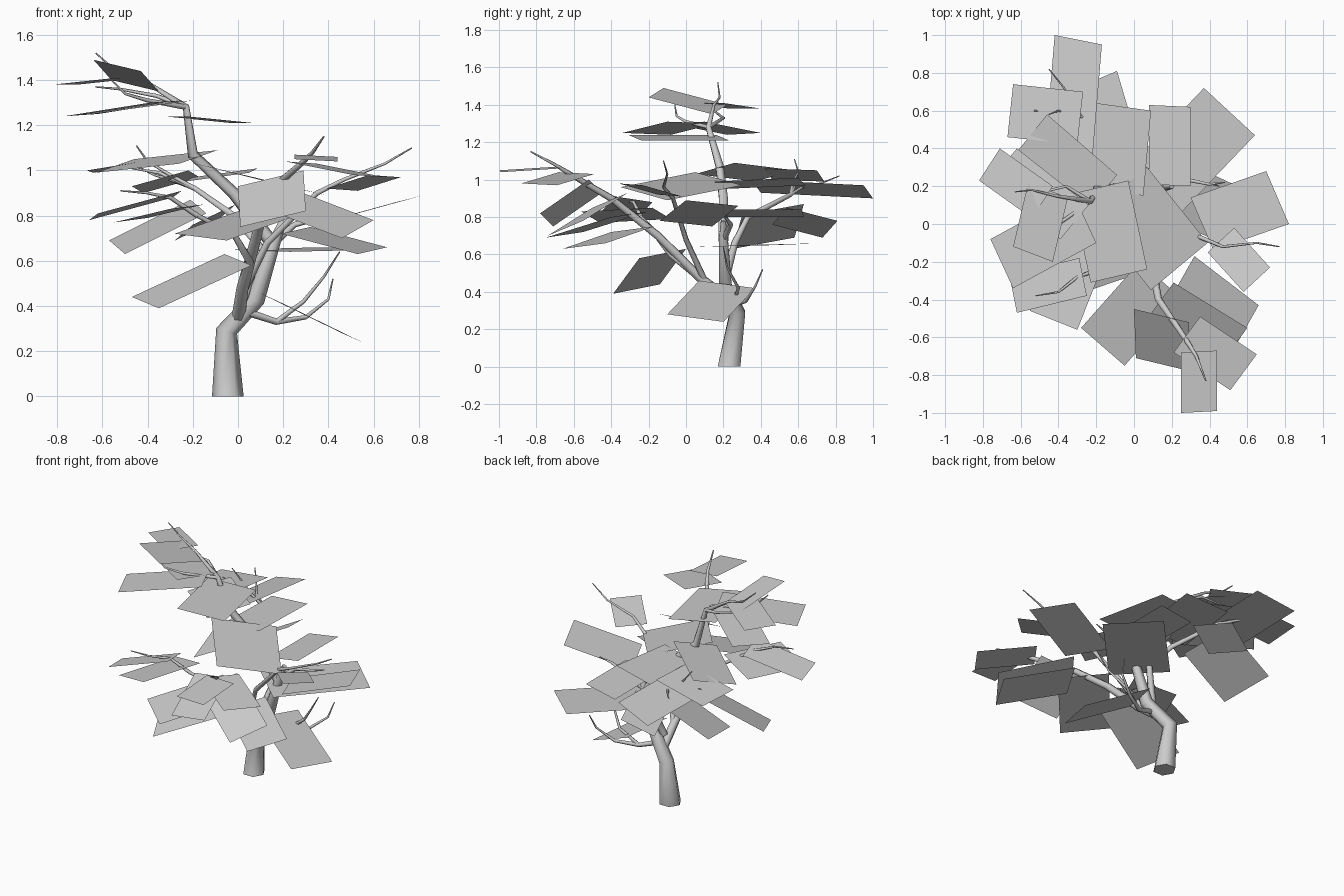
import bpy
import bmesh
import math
from mathutils import Vector

cube = bpy.data.objects.get("Cube")
if cube:
    bpy.data.objects.remove(cube, do_unlink=True)


def make_material(name, colour):
    material = bpy.data.materials.new(name)
    material.use_nodes = True
    material.diffuse_color = colour
    material.node_tree.nodes["Principled BSDF"].inputs["Base Color"].default_value = colour
    return material


grey = make_material("pale_grey", (.6, .6, .6, 1))


def finish(name, bm, smooth=False):
    """Turn a bmesh into a named grey object."""
    mesh = bpy.data.meshes.new(name)
    bm.to_mesh(mesh)
    bm.free()
    mesh.materials.append(grey)
    for polygon in mesh.polygons:
        polygon.use_smooth = smooth
    obj = bpy.data.objects.new(name, mesh)
    bpy.context.scene.collection.objects.link(obj)
    return obj


def branch(name, radii, path, sides=6):
    """Tapering tube that follows a path, with radii spread evenly along it."""
    bm = bmesh.new()
    points = [Vector(p) for p in path]
    last = len(points) - 1
    direction = (points[1] - points[0]).normalized()
    side = direction.cross(Vector((0, 1, 0))).normalized()
    rings = []
    for i, point in enumerate(points):
        ahead = points[min(i + 1, last)] - points[max(i - 1, 0)]
        if i == 0 and name == "trunk":
            ahead = Vector((0, 0, 1))
        ahead.normalize()
        side = (direction.rotation_difference(ahead) @ side).normalized()
        direction = ahead
        side = (side - direction * side.dot(direction)).normalized()
        other = direction.cross(side)
        # Blend between the listed radii along the path
        place = i / last * (len(radii) - 1)
        low = min(int(place), len(radii) - 2)
        radius = radii[low] + (radii[low + 1] - radii[low]) * (place - low)
        ring = []
        for k in range(sides):
            angle = math.tau * k / sides
            offset = side * math.cos(angle) + other * math.sin(angle)
            ring.append(bm.verts.new(point + offset * radius))
        rings.append(ring)
    for lower, upper in zip(rings, rings[1:]):
        for k in range(sides):
            n = (k + 1) % sides
            bm.faces.new((lower[k], lower[n], upper[n], upper[k]))
    bm.faces.new(list(reversed(rings[0])))
    bm.faces.new(rings[-1])
    bmesh.ops.recalc_face_normals(bm, faces=bm.faces)
    obj = finish(name, bm, smooth=True)
    obj.data.set_sharp_from_angle(angle=math.radians(70))


def leaf(name, start, corner, end):
    """Flat foliage card given by three corners; the fourth completes it."""
    a, b, c = Vector(start), Vector(corner), Vector(end)
    corners = [a, b, c, a + c - b]
    if (b - a).cross(c - b).z < 0:
        corners.reverse()
    bm = bmesh.new()
    bm.faces.new([bm.verts.new(p) for p in corners])
    finish(name + "_leaf_card", bm)


# Trunk and main limbs
branch("trunk", radii=(.07, .048, .04, .028, .015), path=[
    (-.045, .23, 0), (-.05, .275, .29), (.08, .21, .43), (.16, .2, .68), (.2, .2, .78)])
branch("front_limb", radii=(.03, .02, .004), path=[
    (0, .25, .34), (.02, .07, .48), (.08, -.15, .7), (.13, -.4, .9),
    (.28, -.62, 1.03), (.33, -.7, 1.08), (.38, -.83, 1.15)])
branch("crown_limb", radii=(.03, .024, .008, .003), path=[
    (.15, .2, .68), (-.02, .2, .9), (-.2, .18, 1.07), (-.23, .12, 1.28),
    (-.42, .15, 1.4), (-.54, .18, 1.44), (-.63, .17, 1.52)])
branch("right_side_stem", radii=(.022, .018, .01), path=[
    (.02, .07, .48), (.05, -.08, .6), (-.02, -.17, .72), (-.18, -.24, .8)])
branch("left_limb", radii=(.018, .01, .003), path=[
    (.02, .1, .46), (.13, 0, .68), (.35, -.07, .9), (.47, -.12, .96),
    (.65, -.1, 1.03), (.77, -.12, 1.1)])
branch("back_limb", radii=(.024, .015, .003), path=[
    (.02, .2, .42), (.1, .26, .66), (-.02, .33, .8), (-.19, .56, .92),
    (-.35, .59, .99), (-.53, .6, 1.02)])
branch("low_left_limb", radii=(.018, .01, .003), path=[
    (.02, .22, .38), (.17, .25, .33), (.3, .32, .35), (.4, .37, .43), (.42, .41, .52)])

# Thin twigs
branch("crown_front_twig", radii=(.012, .003), path=[
    (-.23, .12, 1.28), (-.4, 0, 1.31), (-.5, -.05, 1.34), (-.56, -.06, 1.4)])
branch("crown_back_twig", radii=(.012, .003), path=[
    (-.23, .12, 1.28), (-.36, .2, 1.33), (-.52, .16, 1.36), (-.63, .16, 1.37)])
branch("back_twig", radii=(.01, .003), path=[
    (-.19, .56, .92), (-.3, .62, .96), (-.37, .72, .98), (-.45, .82, 1.02)])
branch("back_upright_twig", radii=(.01, .003), path=[
    (-.19, .56, .92), (-.3, .57, .98), (-.4, .6, 1.04), (-.45, .58, 1.11)])
branch("right_side_twig", radii=(.012, .003), path=[
    (-.18, -.24, .8), (-.3, -.28, .88), (-.4, -.36, .9), (-.52, -.38, .91)])
branch("low_left_twig", radii=(.012, .003), path=[
    (.17, .25, .33), (.29, .28, .42), (.38, .22, .53), (.45, .2, .64)])
branch("left_back_twig", radii=(.018, .003), path=[
    (.16, .2, .68), (.25, .24, .76), (.4, .21, .8), (.48, .22, .82)])

# Foliage of the crown
leaf("crown_top", start=(-.64, -.12, 1.49), corner=(-.43, -.2, 1.44), end=(-.35, .14, 1.35))
leaf("crown_outer", start=(-.71, .4, 1.38), corner=(-.82, .23, 1.38), end=(-.54, .03, 1.41))
leaf("crown_front", start=(-.76, -.08, 1.24), corner=(-.64, -.34, 1.25), end=(-.2, -.1, 1.31))
leaf("crown_back", start=(-.77, .22, 1.24), corner=(-.62, .4, 1.25), end=(-.24, .1, 1.31))
leaf("crown_inner", start=(-.03, .23, 1.21), corner=(.07, -.24, 1.21), end=(-.23, -.31, 1.24))

# Foliage at the back
leaf("back_far", start=(-.42, 1, .9), corner=(-.17, .95, .97), end=(-.22, .35, 1))
leaf("back_low", start=(-.09, .81, .78), corner=(-.28, .73, .69), end=(-.2, .46, .76))
leaf("back_outer", start=(-.27, .7, 1.05), corner=(-.64, .74, .99), end=(-.67, .46, 1))
leaf("back_upper", start=(-.46, .58, 1.05), corner=(-.09, .26, 1.09), end=(-.26, .05, 1.03))
leaf("back_middle", start=(-.2, .64, .97), corner=(.09, .6, 1.01), end=(.05, .15, .99))
leaf("back_steep", start=(-.5, .25, .63), corner=(-.57, .58, .69), end=(-.21, .63, .87))
leaf("back_inner", start=(.08, .63, .8), corner=(.3, .62, .84), end=(.3, .2, .84))
leaf("back_left", start=(.37, .72, .66), corner=(.64, .47, .65), end=(.23, .04, .64))

# Foliage on the left side
leaf("left_outer", start=(.7, .28, .86), corner=(.82, 0, .89), end=(.42, -.14, .78))
leaf("left_small", start=(.53, -.02, .91), corner=(.72, -.23, .97), end=(.58, -.36, .98))
leaf("left_low", start=(.46, -.1, .28), corner=(.55, .2, .24), end=(.18, .37, .42))
leaf("centre", start=(.07, .3, .97), corner=(.39, -.1, .89), end=(.09, -.35, .96))

# Foliage at the front
leaf("front_far", start=(.25, -.68, 1.07), corner=(.25, -1, 1.05), end=(.44, -.99, 1.04))
leaf("front_upper", start=(.35, -.49, 1.03), corner=(.65, -.69, .97), end=(.51, -.88, .98))
leaf("front_steep", start=(0, -.45, .93), corner=(.29, -.52, 1), end=(.3, -.78, .82))
leaf("front_left", start=(.21, -.31, .93), corner=(.6, -.55, .78), end=(.46, -.74, .7))
leaf("front_left_low", start=(.32, -.17, .75), corner=(.66, -.43, .66), end=(.53, -.66, .63))
leaf("front_low", start=(-.28, -.55, .72), corner=(-.05, -.75, .69), end=(.26, -.4, .8))

# Foliage on the right side
leaf("right_upper", start=(-.66, -.27, .78), corner=(-.62, -.47, .81), end=(-.25, -.38, .91))
leaf("right_middle", start=(-.55, -.46, .77), corner=(-.3, -.56, .83), end=(-.15, -.18, .85))
leaf("right_low", start=(-.35, -.39, .39), corner=(-.47, -.14, .44), end=(-.06, 0, .63))
